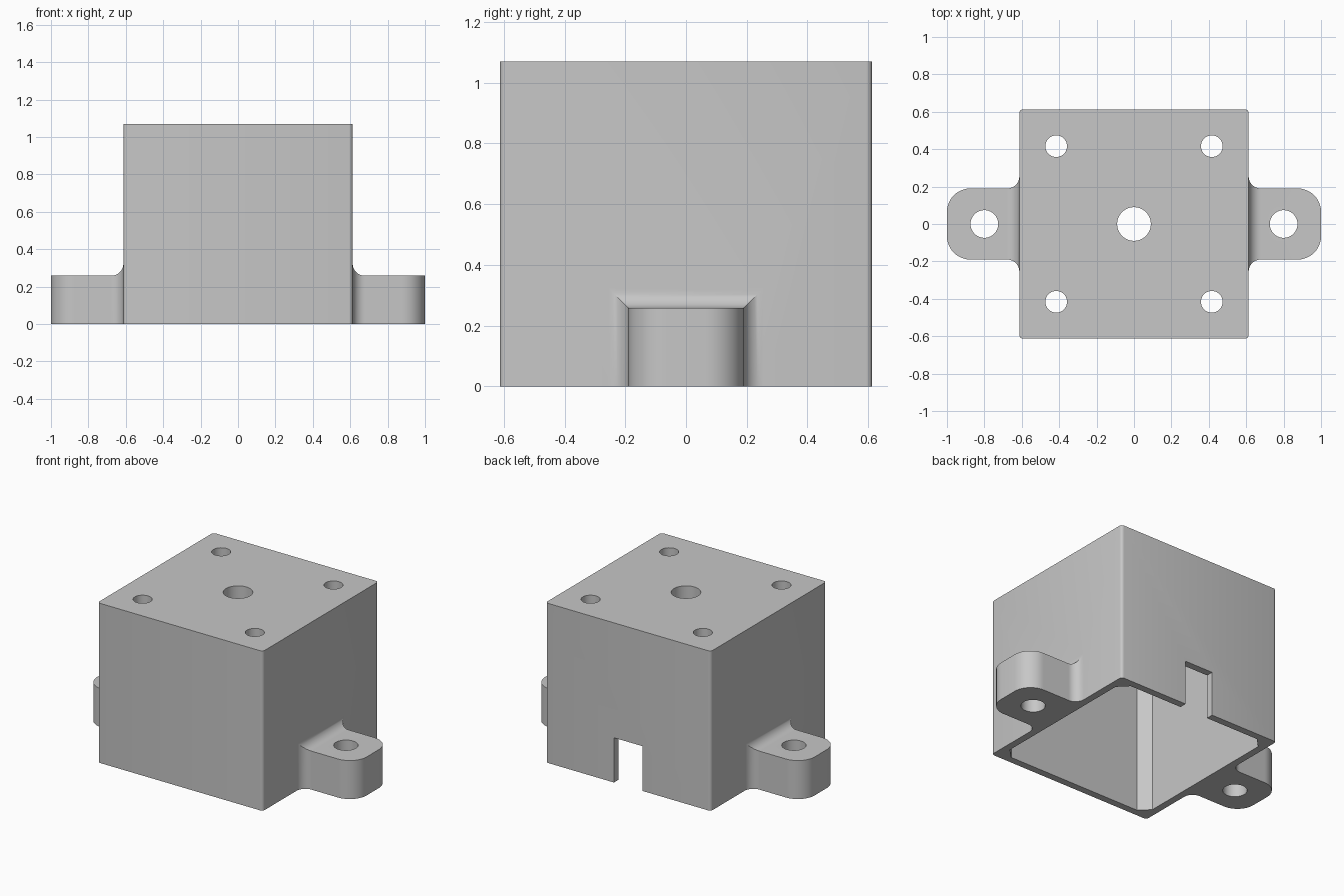
import bpy, bmesh, math

old = bpy.data.objects.get("Cube")
if old:
    bpy.data.objects.remove(old)

HALF, HEIGHT, WALL, ROOF = 0.613, 1.07, 0.048, 0.11
LUG_W, LUG_H, FILLET, ROUND = 0.19, 0.258, 0.065, 0.125

grey = bpy.data.materials.new("plain grey")
grey.use_nodes = True
colour = (0.57, 0.57, 0.57, 1)
grey.diffuse_color = colour
grey.node_tree.nodes["Principled BSDF"].inputs["Base Color"].default_value = colour


def finish(name, bm):
    bmesh.ops.recalc_face_normals(bm, faces=bm.faces)
    mesh = bpy.data.meshes.new(name)
    bm.to_mesh(mesh)
    bm.free()
    mesh.materials.append(grey)
    obj = bpy.data.objects.new(name, mesh)
    bpy.context.collection.objects.link(obj)
    return obj


def block(name, low, high, corner=0, segments=1):
    """Box between two corners, with optional bevelled upright edges."""
    bm = bmesh.new()
    bmesh.ops.create_cube(bm, size=1)
    for v in bm.verts:
        v.co = [a + (b - a) * (c + 0.5) for a, b, c in zip(low, high, v.co)]
    if corner:
        upright = [e for e in bm.edges
                   if abs(e.verts[0].co.z - e.verts[1].co.z) > 0.01]
        bmesh.ops.bevel(bm, geom=upright, offset=corner, segments=segments,
                        profile=0.5, affect='EDGES')
    return finish(name, bm)


def drill(name, x, y, radius, low, high):
    bm = bmesh.new()
    bmesh.ops.create_cone(bm, cap_ends=True, segments=48, radius1=radius,
                          radius2=radius, depth=high - low)
    bmesh.ops.translate(bm, verts=bm.verts, vec=(x, y, (low + high) / 2))
    return finish(name, bm)


def lug(name, side):
    """Loft of rectangles along x: flared root, straight middle, rounded end."""
    steps = 10
    sections = [(HALF - 0.02, LUG_W + FILLET, LUG_H + FILLET)]
    for i in range(steps + 1):
        a = math.pi / 2 * i / steps
        flare = FILLET * (1 - math.sin(a))
        sections.append((HALF + FILLET * (1 - math.cos(a)), LUG_W + flare, LUG_H + flare))
    for i in range(steps + 1):
        a = math.pi / 2 * i / steps
        sections.append((1 - ROUND + ROUND * math.sin(a),
                         LUG_W - ROUND * (1 - math.cos(a)), LUG_H))
    bm = bmesh.new()
    rings = [[bm.verts.new((side * x, y, z)) for y, z in
              ((-w, 0), (w, 0), (w, h), (-w, h))] for x, w, h in sections]
    for a, b in zip(rings, rings[1:]):
        for i in range(4):
            j = (i + 1) % 4
            bm.faces.new((a[i], a[j], b[j], b[i]))
    bm.faces.new(rings[0])
    bm.faces.new(rings[-1])
    return finish(name, bm)


def combine(target, tool, operation):
    mod = target.modifiers.new(tool.name, 'BOOLEAN')
    mod.object, mod.operation, mod.solver = tool, operation, 'EXACT'
    bpy.context.view_layer.objects.active = target
    bpy.ops.object.modifier_apply(modifier=mod.name)
    bpy.data.objects.remove(tool)


# Outer shell with a lug on each side
housing = block("housing", (-HALF, -HALF, 0), (HALF, HALF, HEIGHT), 0.02, 4)
for side in (-1, 1):
    combine(housing, lug("mounting_lug", side), 'UNION')

# Cavity open at the bottom, with chamfered corners
inner = HALF - WALL
combine(housing, block("cavity", (-inner, -inner, -0.1),
                       (inner, inner, HEIGHT - ROOF), 0.066), 'DIFFERENCE')

# Cable notch in the back wall
combine(housing, block("cable_notch", (-0.105, HALF - 0.2, -0.1),
                       (0.105, HALF + 0.1, 0.3)), 'DIFFERENCE')

# Shaft hole and screw holes through the roof, bolt holes through the lugs
roof_low, roof_high = HEIGHT - 0.3, HEIGHT + 0.1
combine(housing, drill("shaft_hole", 0, 0, 0.09, roof_low, roof_high), 'DIFFERENCE')
for sx in (-1, 1):
    combine(housing, drill("bolt_hole", sx * 0.8, 0, 0.074, -0.1, 0.5), 'DIFFERENCE')
    for sy in (-1, 1):
        combine(housing, drill("screw_hole", sx * 0.416, sy * 0.416, 0.058,
                               roof_low, roof_high), 'DIFFERENCE')

# Smooth the rounded surfaces, keep the edges sharp
bpy.ops.object.select_all(action='DESELECT')
housing.select_set(True)
bpy.context.view_layer.objects.active = housing
bpy.ops.object.shade_smooth_by_angle(angle=math.radians(30))
